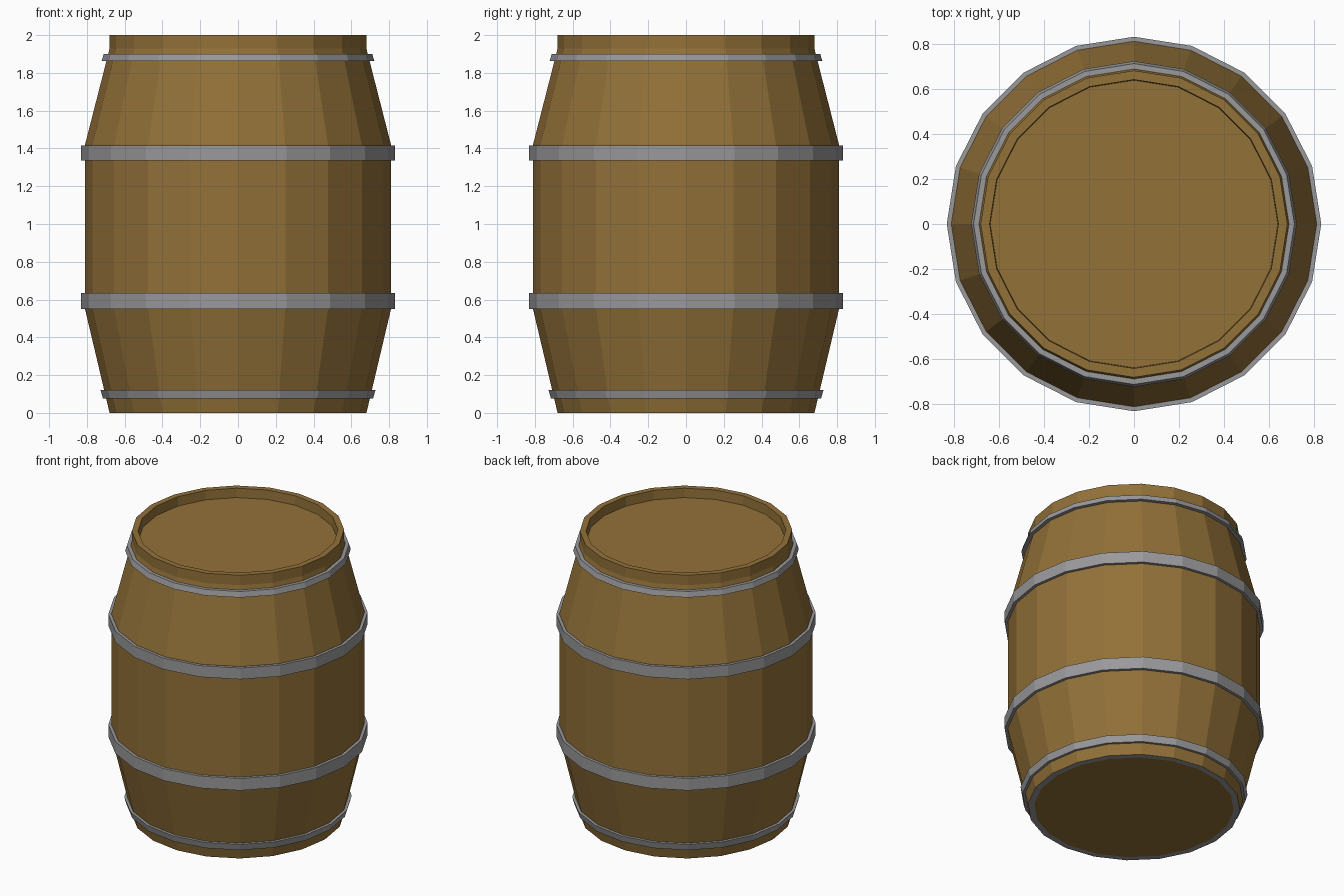
import bpy, bmesh, math

if "Cube" in bpy.data.objects:
    bpy.data.objects.remove(bpy.data.objects["Cube"])

SIDES = 20


def material(name, rgb):
    m = bpy.data.materials.new(name)
    m.diffuse_color = (*rgb, 1)
    m.use_nodes = True
    m.node_tree.nodes["Principled BSDF"].inputs["Base Color"].default_value = m.diffuse_color
    return m


wood = material("wood", (0.29, 0.165, 0.04))
iron = material("iron", (0.32, 0.32, 0.33))


def lathe(name, profile, mat, closed=False):
    """Spin (radius, z) points around z; open profiles get capped at both ends."""
    bm = bmesh.new()
    rings = [[bm.verts.new((r * math.cos(math.tau * i / SIDES),
                            r * math.sin(math.tau * i / SIDES), z))
              for i in range(SIDES)] for r, z in profile]
    pairs = list(zip(rings, rings[1:]))
    if closed:
        pairs.append((rings[-1], rings[0]))
    else:
        bm.faces.new(rings[0])
        bm.faces.new(rings[-1])
    for a, b in pairs:
        for i in range(SIDES):
            j = (i + 1) % SIDES
            bm.faces.new((a[i], a[j], b[j], b[i]))
    bmesh.ops.recalc_face_normals(bm, faces=bm.faces)
    me = bpy.data.meshes.new(name)
    bm.to_mesh(me)
    bm.free()
    me.materials.append(mat)
    ob = bpy.data.objects.new(name, me)
    bpy.context.collection.objects.link(ob)
    return ob


# Staves and recessed lid
body = lathe("barrel_body", [
    (0.64, 0), (0.68, 0), (0.81, 0.55), (0.81, 1.42),
    (0.687, 1.90), (0.68, 1.93), (0.68, 2.0), (0.64, 2.0), (0.637, 1.935)], wood)

# Iron rim around the underside
body.data.materials.append(iron)
for p in body.data.polygons:
    if p.center.z < 0.01 and len(p.vertices) == 4:
        p.material_index = 1

# Hoops: bottom height and radius, top height and radius
for name, z0, r0, z1, r1 in [
        ("bottom_hoop", 0.075, 0.715, 0.122, 0.728),
        ("lower_hoop", 0.55, 0.83, 0.635, 0.83),
        ("upper_hoop", 1.335, 0.83, 1.415, 0.83),
        ("top_hoop", 1.862, 0.722, 1.90, 0.711)]:
    lathe(name, [(r0, z0), (r1, z1), (r1 - 0.03, z1), (r0 - 0.03, z0)], iron, True)
